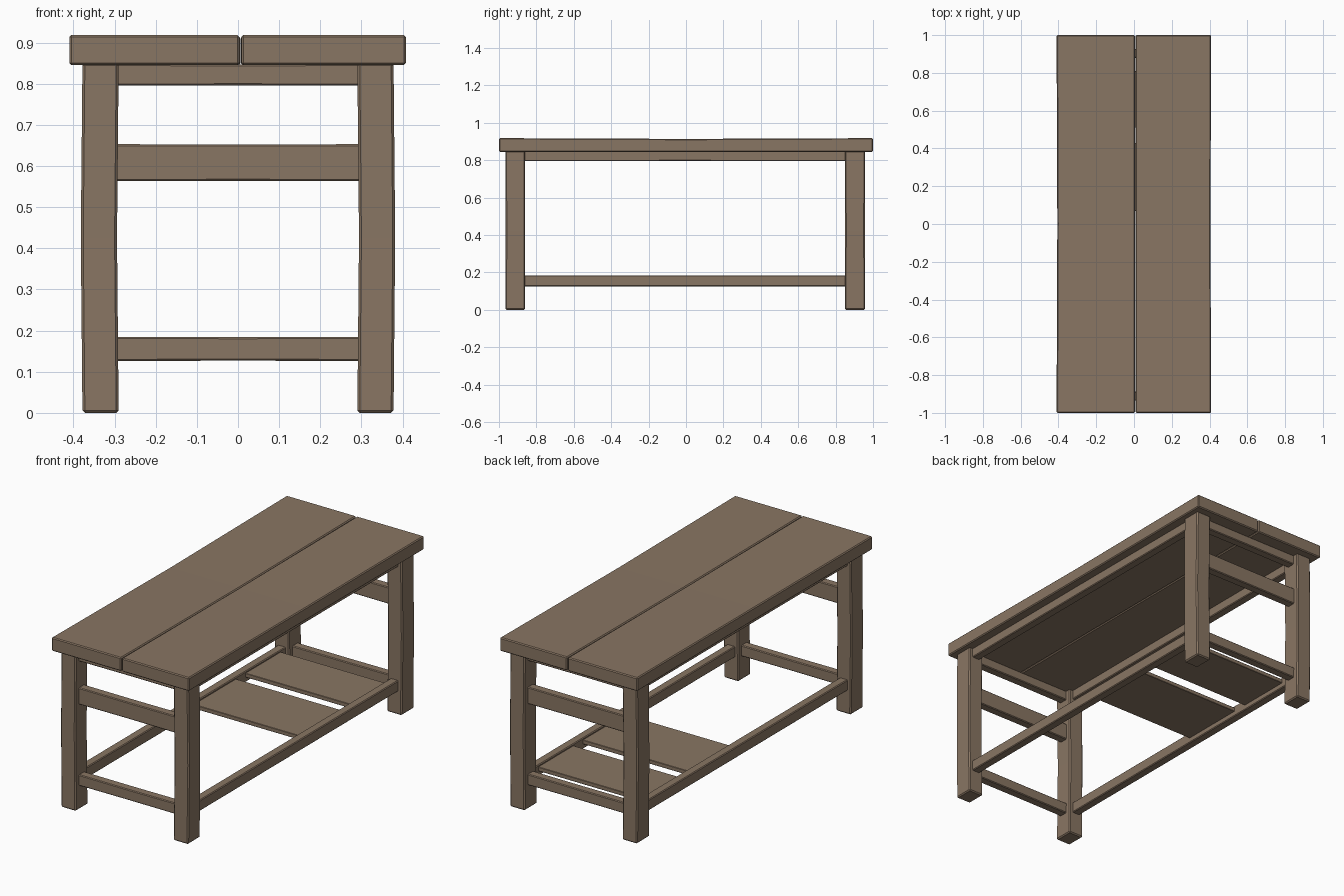
import bpy, bmesh
from mathutils import Vector

if "Cube" in bpy.data.objects:
    bpy.data.objects.remove(bpy.data.objects["Cube"])

wood = bpy.data.materials.new("weathered brown wood")
wood.diffuse_color = (0.25, 0.18, 0.125, 1)
wood.use_nodes = True
wood.node_tree.nodes["Principled BSDF"].inputs["Base Color"].default_value = wood.diffuse_color


def beam(name, lo, hi, axis, sway=(0, 0, 0), pinch=(0, 0, 0), bevel=0.004):
    """Box from lo to hi with a loop cut halfway along axis, shifted or pinched for a hand-hewn look."""
    lo, hi = Vector(lo), Vector(hi)
    mid, size = (lo + hi) / 2, hi - lo
    bm = bmesh.new()
    bmesh.ops.create_cube(bm, size=1)
    for v in bm.verts:
        v.co = Vector(mid[i] + v.co[i] * size[i] for i in range(3))
    edges = [e for e in bm.edges
             if abs(e.verts[0].co[axis] - e.verts[1].co[axis]) > 0.5 * size[axis]]
    cut = bmesh.ops.subdivide_edges(bm, edges=edges, cuts=1, use_grid_fill=True)
    for v in bm.verts:
        if abs(v.co[axis] - mid[axis]) < 1e-4:
            side = [1 if v.co[i] > mid[i] else -1 for i in range(3)]
            v.co += Vector(sway[i] - (side[i] * pinch[i] if i != axis else 0) for i in range(3))
    bmesh.ops.recalc_face_normals(bm, faces=bm.faces)
    me = bpy.data.meshes.new(name)
    bm.to_mesh(me)
    bm.free()
    me.materials.append(wood)
    ob = bpy.data.objects.new(name, me)
    bpy.context.collection.objects.link(ob)
    mod = ob.modifiers.new("worn edges", "BEVEL")
    mod.width, mod.segments = bevel, 1
    return ob


# Table top: two thick planks, dipping slightly in the middle
beam("top_plank_left", (-0.41, -1, 0.845), (0.004, 1, 0.918), 1, (0.003, 0, -0.002), (0.001, 0, 0.002), 0.005)
beam("top_plank_right", (0.008, -1, 0.845), (0.408, 1, 0.918), 1, (-0.002, 0, -0.002), (0.001, 0, 0.002), 0.005)

# Four legs
for sx, xn in ((-1, "left"), (1, "right")):
    for y0, y1, yn in ((-0.965, -0.86, "front"), (0.85, 0.957, "back")):
        x0, x1 = sorted((sx * 0.29, sx * 0.378))
        beam(f"{yn}_{xn}_leg", (x0, y0, 0), (x1, y1, 0.85), 2, (sx * 0.004, 0, 0), (0, 0.001, 0), 0.006)

# Long rails along both sides: apron and stretcher
for sx, xn in ((-1, "left"), (1, "right")):
    x0, x1 = sorted((sx * 0.312, sx * 0.358))
    beam(f"{xn}_apron", (x0, -0.88, 0.795), (x1, 0.87, 0.848), 1, (0, 0, 0.001))
    beam(f"{xn}_stretcher", (x0, -0.88, 0.125), (x1, 0.87, 0.184), 1, (0, 0, 0))

# Short rails across both ends: apron, middle rail and stretcher
for y0, y1, yn in ((-0.935, -0.888, "front"), (0.88, 0.927, "back")):
    for z0, z1, part in ((0.795, 0.848, "apron"), (0.563, 0.653, "middle_rail"), (0.126, 0.185, "stretcher")):
        beam(f"{yn}_{part}", (-0.3, y0, z0), (0.3, y1, z1), 0, (0, 0, 0), (0, 0, 0.001))

# Lower shelf: two wide boards on the back half
for i, (y0, y1) in enumerate(((0.07, 0.43), (0.51, 0.81))):
    beam(f"shelf_board_{i + 1}", (-0.325, y0, 0.152), (0.325, y1, 0.174), 0, bevel=0.002)
